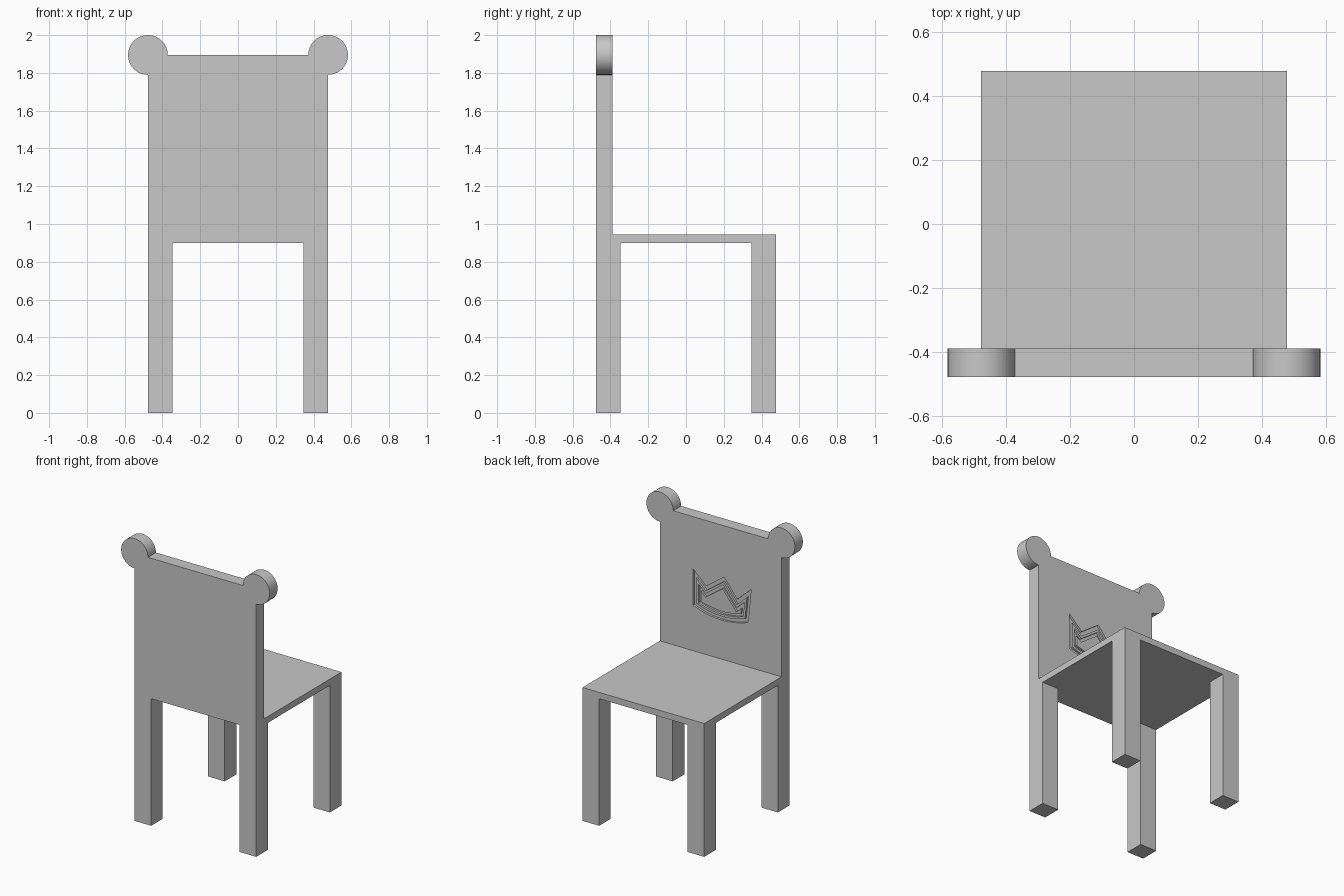
import bpy, bmesh, math
from mathutils import Vector

cube = bpy.data.objects.get("Cube")
if cube:
    bpy.data.objects.remove(cube, do_unlink=True)

grey = bpy.data.materials.new("plain grey")
grey.use_nodes = True
grey.diffuse_color = (0.58, 0.58, 0.58, 1)
grey.node_tree.nodes["Principled BSDF"].inputs["Base Color"].default_value = (0.58, 0.58, 0.58, 1)

HALF = 0.477        # half width and depth of the chair
LEG = 0.13          # leg thickness
SEAT_LOW, SEAT_TOP = 0.9, 0.945
BACK_TOP, BACK_FACE = 1.895, -0.388
EAR = 0.105
GROOVE = 0.015      # engraving depth


def finish(name, bm):
    bmesh.ops.recalc_face_normals(bm, faces=bm.faces)
    mesh = bpy.data.meshes.new(name)
    bm.to_mesh(mesh)
    bm.free()
    mesh.materials.append(grey)
    obj = bpy.data.objects.new(name, mesh)
    bpy.context.collection.objects.link(obj)
    return obj


def box(name, low, high):
    bm = bmesh.new()
    bmesh.ops.create_cube(bm, size=1)
    for v in bm.verts:
        v.co = [(a + b) / 2 + c * (b - a) for a, b, c in zip(low, high, v.co)]
    return finish(name, bm)


def loop(bm, points, y):
    return [bm.verts.new((x, y, z)) for x, z in points]


def bridge(bm, a, b):
    for i in range(len(a)):
        bm.faces.new((a[i - 1], a[i], b[i], b[i - 1]))


def loop_edges(bm, verts):
    return [bm.edges.get((verts[i - 1], verts[i])) for i in range(len(verts))]


def inset(points, d):
    """Mitred inward offset of a counter-clockwise outline."""
    result = []
    for i, p in enumerate(points):
        a = (p - points[i - 1]).normalized()
        b = (points[(i + 1) % len(points)] - p).normalized()
        na, nb = Vector((-a.y, a.x)), Vector((-b.y, b.x))
        result.append(p + (na + nb) * d / (1 + na.dot(nb)))
    return result


# Seat and legs
box("seat", (-HALF, -HALF, SEAT_LOW), (HALF, HALF, SEAT_TOP))
for side, sx in (("left", 1), ("right", -1)):
    for end, sy in (("front", -1), ("rear", 1)):
        xs = sorted((sx * HALF, sx * (HALF - LEG)))
        ys = sorted((sy * HALF, sy * (HALF - LEG)))
        box(f"{end}_{side}_leg", (xs[0], ys[0], 0), (xs[1], ys[1], SEAT_LOW))

# Backrest silhouette with a round ear on each top corner
half = [(HALF, SEAT_TOP)]
for i in range(49):
    t = math.radians(-90 + 270 * i / 48)
    half.append((HALF + EAR * math.cos(t), BACK_TOP + EAR * math.sin(t)))
outline = half + [(-x, z) for x, z in reversed(half)]

# Crown outline: curved base, then the points from left to right
base_start, base_mid, base_end = Vector((-0.215, 1.26)), Vector((0, 1.18)), Vector((0.216, 1.268))
crown = []
for i in range(13):
    t = i / 12
    crown.append(base_start * (1 - t) ** 2 + base_mid * 2 * t * (1 - t) + base_end * t * t)
crown += [Vector(p) for p in ((0.216, 1.524), (0.114, 1.43), (-0.027, 1.531),
                              (-0.13, 1.401), (-0.239, 1.501))]

# Backrest body
bm = bmesh.new()
rear = loop(bm, outline, -HALF)
rim = loop(bm, outline, BACK_FACE)
bridge(bm, rear, rim)
bm.faces.new(rear)

# Two nested crown grooves sunk into the seat side
floor = BACK_FACE - GROOVE
steps = []
for start, end in ((0, 0.026), (0.042, 0.062)):
    steps += [(start, BACK_FACE), (start, floor), (end, floor), (end, BACK_FACE)]
rings = [loop(bm, inset(crown, d), y) for d, y in steps]
for a, b in zip(rings, rings[1:]):
    bridge(bm, a, b)
bm.faces.new(rings[-1])

# Flat face around the crown
bmesh.ops.triangle_fill(bm, use_beauty=True,
                        edges=loop_edges(bm, rim) + loop_edges(bm, rings[0]))
backrest = finish("backrest", bm)

# Smooth ears, crisp edges elsewhere
bpy.ops.object.select_all(action='DESELECT')
backrest.select_set(True)
bpy.context.view_layer.objects.active = backrest
bpy.ops.object.shade_smooth_by_angle(angle=math.radians(30))
